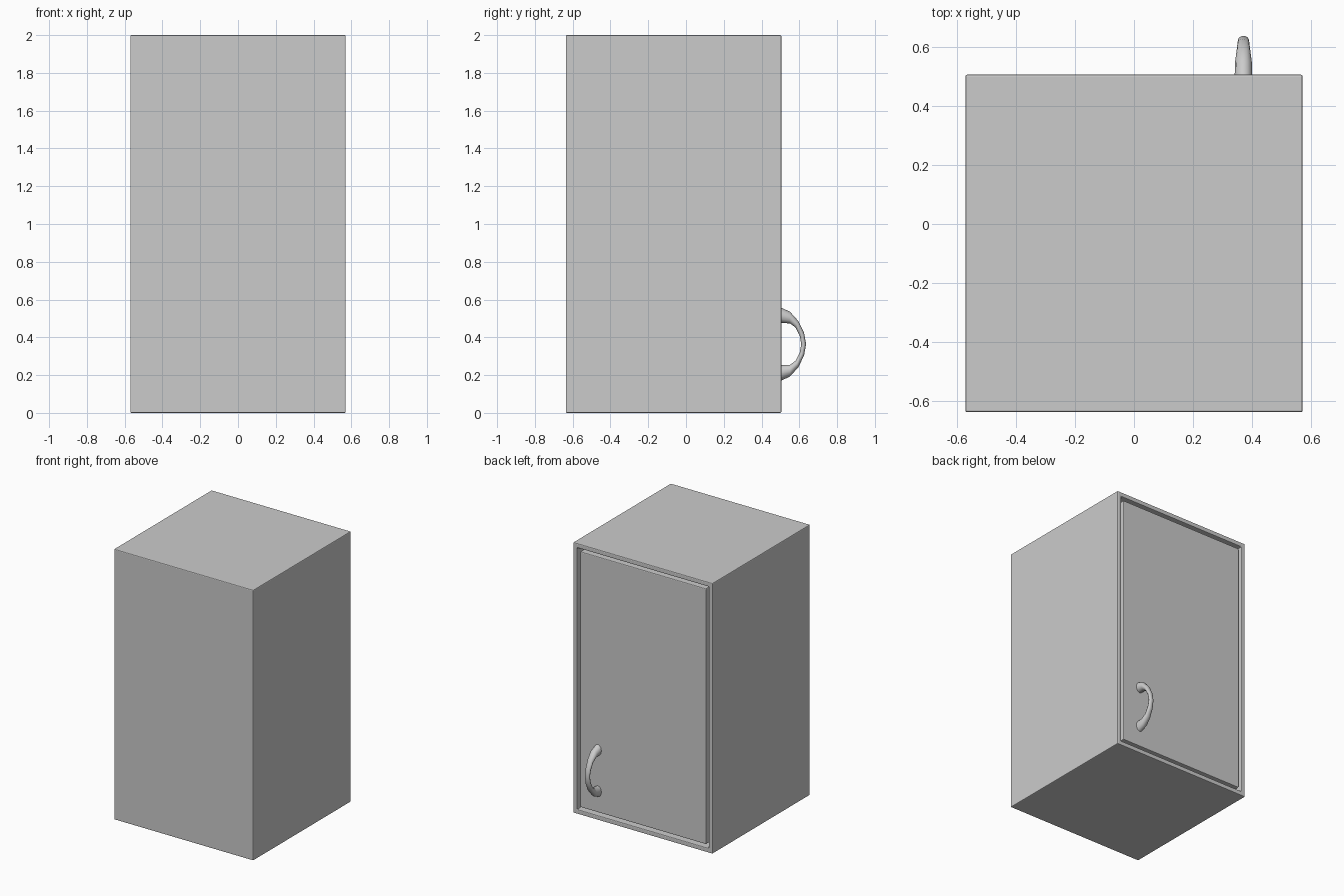
import bpy, bmesh, math

if "Cube" in bpy.data.objects:
    bpy.data.objects.remove(bpy.data.objects["Cube"])

X, Y0, Y1, H = 0.57, -0.636, 0.505, 2.0
WALL, GAP, DOOR_T = 0.047, 0.008, 0.05


def finish(bm, name, bevel=0):
    bmesh.ops.recalc_face_normals(bm, faces=bm.faces)
    mesh = bpy.data.meshes.new(name)
    bm.to_mesh(mesh)
    bm.free()
    ob = bpy.data.objects.new(name, mesh)
    bpy.context.collection.objects.link(ob)
    if bevel:
        mod = ob.modifiers.new("Bevel", "BEVEL")
        mod.width, mod.segments = bevel, 2
    return ob


def box(x, y0, y1, z0, z1):
    bm = bmesh.new()
    bmesh.ops.create_cube(bm, size=1)
    for v in bm.verts:
        v.co = (2 * x * v.co.x, y1 if v.co.y > 0 else y0, z1 if v.co.z > 0 else z0)
    return bm


# Hollow carcass, open on the +y side
bm = box(X, Y0, Y1, 0, H)
bm.normal_update()
opening = max(bm.faces, key=lambda f: f.calc_center_median().y)
bmesh.ops.inset_region(bm, faces=[opening], thickness=WALL)
cavity = bmesh.ops.extrude_face_region(bm, geom=[opening])["geom"]
bmesh.ops.translate(bm, verts=[v for v in cavity if isinstance(v, bmesh.types.BMVert)],
                    vec=(0, Y0 + WALL - Y1, 0))
if opening.is_valid:
    bmesh.ops.delete(bm, geom=[opening], context="FACES_ONLY")
finish(bm, "cabinet_body", 0.006)

# Inset door with a thin gap all round
edge = WALL + GAP
finish(box(X - edge, Y1 - DOOR_T, Y1 - 0.003, edge, H - edge), "door", 0.006)

# Tapered bow handle: (outer y, outer z, inner y, inner z, half width), z from its middle
half = [(0.495, 0.197, 0.495, 0.112, 0.03), (0.55, 0.172, 0.55, 0.11, 0.028),
        (0.595, 0.122, 0.58, 0.088, 0.023), (0.625, 0.06, 0.602, 0.045, 0.02),
        (0.636, 0.0, 0.61, 0.0, 0.018)]
sections = half + [(a, -b, c, -d, w) for a, b, c, d, w in reversed(half[:-1])]
SIDES, HX, HZ = 12, 0.37, 0.364
bm = bmesh.new()
rings = []
for oy, oz, iy, iz, w in sections:
    ring = []
    for i in range(SIDES):
        a = 2 * math.pi * i / SIDES
        t = (1 + math.cos(a)) / 2
        ring.append(bm.verts.new((HX + w * math.sin(a), iy + (oy - iy) * t,
                                  HZ + iz + (oz - iz) * t)))
    rings.append(ring)
for r0, r1 in zip(rings, rings[1:]):
    for i in range(SIDES):
        j = (i + 1) % SIDES
        bm.faces.new((r0[i], r0[j], r1[j], r1[i]))
bm.faces.new(rings[0])
bm.faces.new(rings[-1])
handle = finish(bm, "door_handle")
bpy.context.view_layer.objects.active = handle
handle.select_set(True)
bpy.ops.object.shade_smooth_by_angle(angle=math.radians(50))
